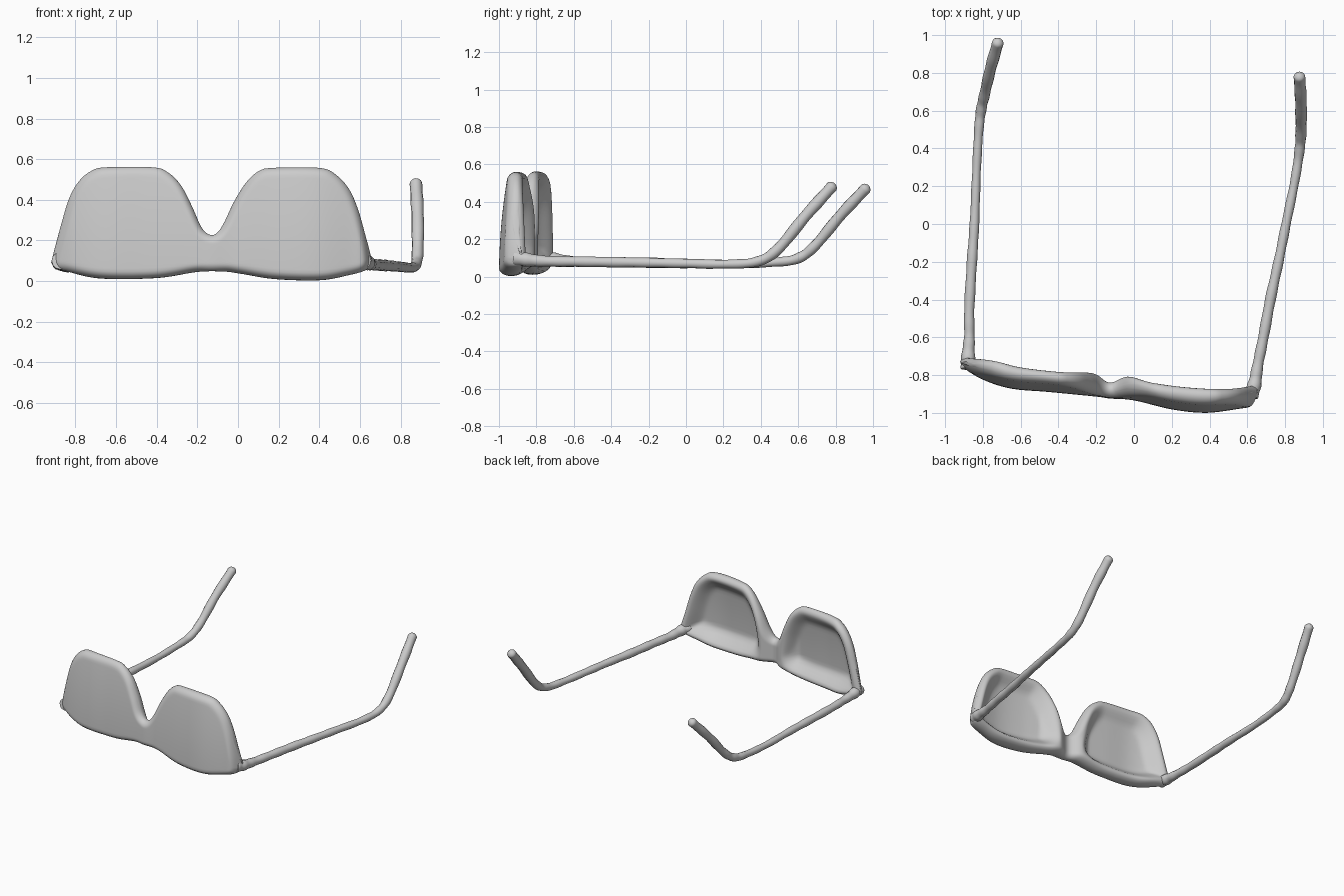
import bpy, bmesh, math
from mathutils import Vector, kdtree

if "Cube" in bpy.data.objects:
    bpy.data.objects.remove(bpy.data.objects["Cube"])

grey = bpy.data.materials.new("plain grey")
grey.diffuse_color = (0.6, 0.6, 0.6, 1)
grey.use_nodes = True
bsdf = next(n for n in grey.node_tree.nodes if n.type == 'BSDF_PRINCIPLED')
bsdf.inputs["Base Color"].default_value = (0.6, 0.6, 0.6, 1)
bsdf.inputs["Roughness"].default_value = 0.6


def spline(points, steps):
    """Smooth chain through the given points (Catmull-Rom)."""
    p = [Vector(q) for q in points]
    p = [2 * p[0] - p[1]] + p + [2 * p[-1] - p[-2]]
    out = []
    for a, b, c, d in zip(p, p[1:], p[2:], p[3:]):
        for k in range(steps):
            t = k / steps
            out.append(0.5 * (2 * b + (c - a) * t + (2 * a - 5 * b + 4 * c - d) * t * t
                              + (3 * b - a - 3 * c + d) * t ** 3))
    return out + [p[-2]]


def lookup(chain, x):
    """Second coordinate of a chain at x."""
    if x <= chain[0][0]:
        return chain[0][1]
    for a, b in zip(chain, chain[1:]):
        if a[0] <= x <= b[0]:
            return a[1] + (b[1] - a[1]) * (x - a[0]) / max(b[0] - a[0], 1e-9)
    return chain[-1][1]


def ramp(lo, hi, x):
    t = min(max((x - lo) / (hi - lo), 0), 1)
    return t * t * (3 - 2 * t)


def resample(chain, step):
    """Evenly spaced points along a chain."""
    out, travelled = [chain[0]], 0.0
    for a, b in zip(chain, chain[1:]):
        travelled += (b - a).length
        if travelled >= step:
            out.append(b)
            travelled = 0.0
    if out[-1] != chain[-1]:
        out[-1] = chain[-1]
    return out


def add_object(name, mesh):
    mesh.materials.clear()
    mesh.materials.append(grey)
    mesh.shade_smooth()
    obj = bpy.data.objects.new(name, mesh)
    bpy.context.collection.objects.link(obj)
    return obj


# Lens front: upper and lower outline (x, z), front and back depth (x, y)
upper = spline([(-0.92, 0.09), (-0.905, 0.15), (-0.87, 0.28), (-0.83, 0.41), (-0.78, 0.495),
                (-0.72, 0.543), (-0.65, 0.56), (-0.42, 0.56), (-0.345, 0.535), (-0.28, 0.47),
                (-0.225, 0.365), (-0.18, 0.265), (-0.14, 0.228), (-0.105, 0.235), (-0.07, 0.285),
                (-0.02, 0.39), (0.04, 0.485), (0.10, 0.54), (0.17, 0.557), (0.40, 0.557),
                (0.48, 0.525), (0.545, 0.455), (0.59, 0.355), (0.63, 0.215), (0.65, 0.14),
                (0.66, 0.095)], 40)
lower = spline([(-0.92, 0.09), (-0.895, 0.063), (-0.85, 0.05), (-0.68, 0.013), (-0.4, 0.015),
                (-0.2, 0.045), (-0.07, 0.047), (0.02, 0.035), (0.18, 0.01), (0.4, 0.004),
                (0.54, 0.028), (0.63, 0.055), (0.66, 0.095)], 80)
front = spline([(-0.92, -0.755), (-0.8, -0.825), (-0.65, -0.872), (-0.45, -0.89), (-0.2, -0.915),
                (-0.13, -0.925), (0, -0.935), (0.2, -0.982), (0.38, -1.0), (0.55, -0.98),
                (0.62, -0.965), (0.66, -0.91)], 12)
back = spline([(-0.92, -0.705), (-0.75, -0.722), (-0.6, -0.758), (-0.4, -0.782), (-0.22, -0.79),
               (-0.13, -0.84), (-0.03, -0.808), (0.1, -0.84), (0.3, -0.865), (0.5, -0.872),
               (0.66, -0.85)], 12)

rim = kdtree.KDTree(len(upper) + len(lower))
for i, p in enumerate(upper + lower):
    rim.insert((p[0], p[1], 0), i)
rim.balance()


def depths(x, z, on_edge):
    """Front and back y: rounded border, dished lens behind."""
    d = 0 if on_edge else rim.find((x, z, 0))[2]
    f = lookup(front, x) + 0.05 * (z / 0.56) ** 2
    b = lookup(back, x)
    mid = (f + b) / 2
    r = 1 - min(d / 0.04, 1)
    h = math.sqrt(1 - r * r)
    dish = ramp(0.025, 0.13, d) * ramp(0.08, 0.2, abs(x + 0.13)) * (b - f - 0.035)
    return mid + (f - mid) * h, mid + (b - mid) * h - dish


ROWS = 30
bm = bmesh.new()
rings = []
for p in resample(upper, 0.018):
    x, top = p
    low = min(lookup(lower, x), top)
    fronts, backs = [], []
    for k in range(ROWS + 1):
        z = low + (top - low) * (1 - math.cos(math.pi * k / ROWS)) / 2
        yf, yb = depths(x, z, k in (0, ROWS))
        fronts.append(bm.verts.new((x, yf, z)))
        if 0 < k < ROWS:
            backs.append(bm.verts.new((x, yb, z)))
    rings.append(fronts + backs[::-1])
for a, b in zip(rings, rings[1:]):
    for k in range(len(a)):
        n = (k + 1) % len(a)
        bm.faces.new((a[k], b[k], b[n], a[n]))
bmesh.ops.remove_doubles(bm, verts=bm.verts, dist=0.0003)
bmesh.ops.recalc_face_normals(bm, faces=bm.faces)
mesh = bpy.data.meshes.new("lens_front")
bm.to_mesh(mesh)
bm.free()
add_object("lens_front", mesh)


# Temple arms: tubes through (x, y, z, radius) with rounded tips
def arm(name, points):
    chain = spline(points, 10)
    tip, before = chain[-1], chain[-4]
    way = (tip - before).to_3d().normalized()
    end, r = tip.to_3d(), tip[3]
    for k in range(1, 7):
        a = k * math.pi / 12
        q = end + way * r * math.sin(a)
        chain.append(Vector((*q, max(r * math.cos(a), 0.001))))
    curve = bpy.data.curves.new(name, 'CURVE')
    curve.dimensions = '3D'
    curve.bevel_depth = 1.0
    curve.bevel_resolution = 4
    curve.use_fill_caps = True
    line = curve.splines.new('POLY')
    line.points.add(len(chain) - 1)
    for i, (point, q) in enumerate(zip(line.points, chain)):
        point.co = (*q[:3], 1)
        point.radius = q[3] * (1 + 0.04 * math.sin(i * 0.8))
    helper = bpy.data.objects.new(name + "_path", curve)
    bpy.context.collection.objects.link(helper)
    bpy.context.view_layer.update()
    mesh = bpy.data.meshes.new_from_object(
        helper.evaluated_get(bpy.context.evaluated_depsgraph_get()))
    bpy.data.objects.remove(helper)
    add_object(name, mesh)


arm("right_temple", [(-0.875, -0.765, 0.10, 0.042), (-0.878, -0.70, 0.09, 0.036),
                     (-0.872, -0.6, 0.08, 0.028), (-0.872, -0.45, 0.078, 0.027),
                     (-0.858, -0.2, 0.074, 0.027), (-0.845, 0.0, 0.07, 0.025),
                     (-0.835, 0.25, 0.066, 0.023), (-0.823, 0.48, 0.077, 0.024),
                     (-0.81, 0.6, 0.098, 0.027), (-0.79, 0.69, 0.165, 0.028),
                     (-0.76, 0.82, 0.32, 0.030), (-0.722, 0.955, 0.465, 0.031)])
arm("left_temple", [(0.615, -0.91, 0.10, 0.042), (0.638, -0.85, 0.09, 0.036),
                    (0.655, -0.75, 0.082, 0.029), (0.685, -0.6, 0.08, 0.028),
                    (0.722, -0.4, 0.077, 0.028), (0.765, -0.2, 0.074, 0.026),
                    (0.805, 0.0, 0.07, 0.025), (0.85, 0.22, 0.066, 0.024),
                    (0.875, 0.38, 0.08, 0.026), (0.884, 0.49, 0.145, 0.029),
                    (0.884, 0.64, 0.325, 0.031), (0.876, 0.775, 0.475, 0.031)])
